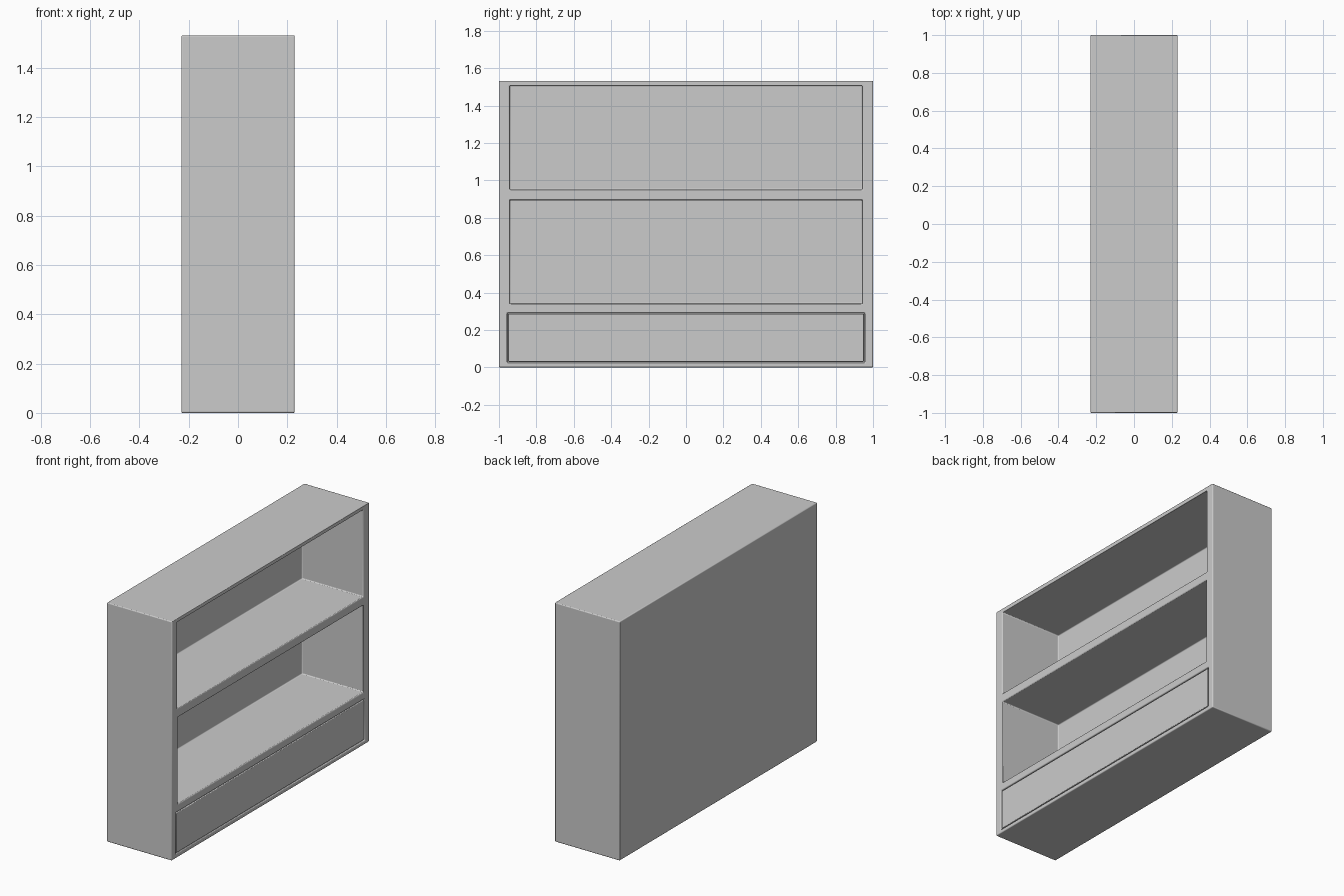
import bpy

if "Cube" in bpy.data.objects:
    bpy.data.objects.remove(bpy.data.objects["Cube"])


def box(name, lo, hi):
    bpy.ops.mesh.primitive_cube_add(size=1, location=[(a + b) / 2 for a, b in zip(lo, hi)])
    ob = bpy.context.object
    ob.name = name
    ob.scale = [b - a for a, b in zip(lo, hi)]
    bpy.ops.object.transform_apply(location=False, rotation=False, scale=True)
    return ob


def soften(ob, width):
    mod = ob.modifiers.new("soft_edges", "BEVEL")
    mod.width = width
    mod.segments = 3
    mod.limit_method = "ANGLE"
    bpy.ops.object.select_all(action="DESELECT")
    ob.select_set(True)
    bpy.context.view_layer.objects.active = ob


# Cabinet carcass
carcass = box("bookcase_carcass", (-0.23, -1, 0), (0.23, 1, 1.532))

# Two open shelf bays and the drawer bay: half width, bottom, top
bays = [(0.942, 0.95, 1.507), (0.942, 0.34, 0.895), (0.956, 0.025, 0.291)]
for i, (w, z0, z1) in enumerate(bays):
    cutter = box(f"bay_cutter_{i}", (-0.205, -w, z0), (0.3, w, z1))
    cut = carcass.modifiers.new(f"bay_{i}", "BOOLEAN")
    cut.operation = "DIFFERENCE"
    cut.solver = "EXACT"
    cut.object = cutter
    bpy.context.view_layer.objects.active = carcass
    bpy.ops.object.modifier_apply(modifier=cut.name)
    bpy.data.objects.remove(cutter)

soften(carcass, 0.007)
bpy.ops.object.shade_smooth_by_angle()

# Drawer sitting in the bottom bay with a thin gap all round
drawer = box("drawer", (-0.2, -0.951, 0.03), (0.228, 0.951, 0.286))
soften(drawer, 0.004)
bpy.ops.object.shade_smooth_by_angle()
